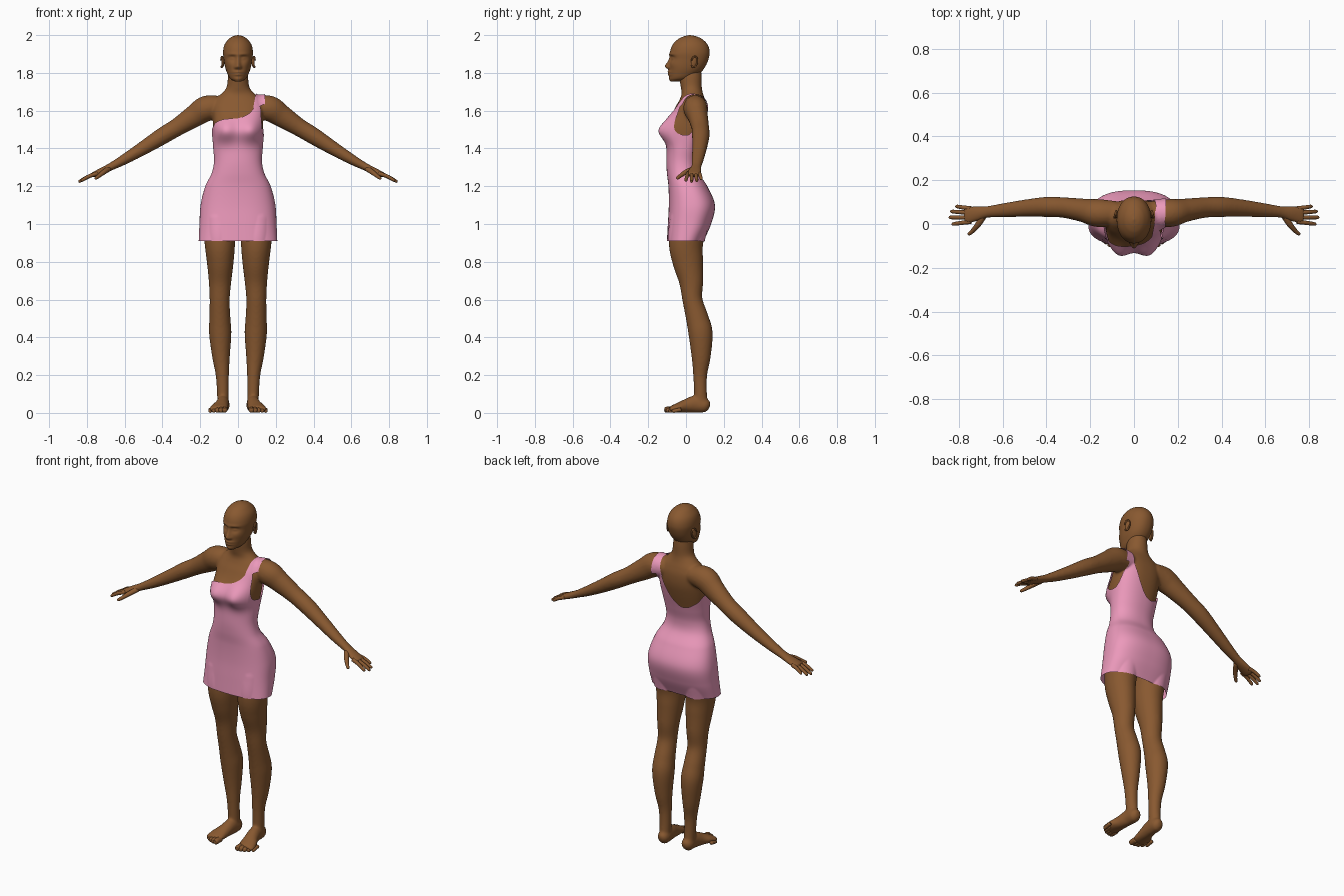
import bpy, bmesh, math
from mathutils import Vector, Matrix


def material(name, rgb):
    m = bpy.data.materials.new(name)
    m.diffuse_color = (*rgb, 1)
    return m


SKIN = material("skin", (0.25, 0.10, 0.03))
PINK = material("pink", (0.84, 0.32, 0.50))


def at(rows, s):
    """Smooth interpolation of table rows keyed by their first column."""
    s = min(max(s, rows[0][0]), rows[-1][0])
    i = 0
    while i < len(rows) - 2 and s > rows[i + 1][0]:
        i += 1
    p, q = rows[i], rows[i + 1]
    a, b = rows[max(i - 1, 0)], rows[min(i + 2, len(rows) - 1)]
    h = q[0] - p[0]
    t = (s - p[0]) / h
    out = []
    for k in range(1, len(p)):
        m0 = (q[k] - a[k]) / (q[0] - a[0]) * h
        m1 = (b[k] - p[k]) / (b[0] - p[0]) * h
        out.append((2*t**3 - 3*t*t + 1) * p[k] + (t**3 - 2*t*t + t) * m0
                   + (3*t*t - 2*t**3) * q[k] + (t**3 - t*t) * m1)
    return out


def skin_rings(bm, rings, closed=True, caps=True):
    vs = [[bm.verts.new(p) for p in r] for r in rings]
    n = len(vs[0])
    for a, b in zip(vs, vs[1:]):
        for j in range(n if closed else n - 1):
            k = (j + 1) % n
            bm.faces.new((a[j], a[k], b[k], b[j]))
    if caps:
        bm.faces.new(vs[0])
        bm.faces.new(vs[-1])


def tube(bm, pts, ref, side=1, n=20, steps=6):
    """Elliptical limb through (x, y, z, radius along ref, other radius)."""
    rows = [(i, *p) for i, p in enumerate(pts)]
    total = (len(pts) - 1) * steps
    samples = [at(rows, i / steps) for i in range(total + 1)]
    rings = []
    for i, s in enumerate(samples):
        t = (Vector(samples[min(i + 1, total)][:3]) - Vector(samples[max(i - 1, 0)][:3])).normalized()
        a = (Vector(ref) - t * t.dot(Vector(ref))).normalized()
        b = t.cross(a)
        ring = []
        for j in range(n):
            w = 2 * math.pi * j / n
            p = Vector(s[:3]) + a * s[3] * math.cos(w) + b * s[4] * math.sin(w)
            ring.append((p.x * side, p.y, p.z))
        rings.append(ring)
    skin_rings(bm, rings)


def section(rows, bumps, z, w, grow=0.0):
    """Point of a horizontal super-ellipse section, with soft front bumps."""
    rx, yf, yb, e = at(rows, z)
    c, s = math.cos(w), math.sin(w)
    x = (rx + grow) * math.copysign(abs(c) ** (2 / e), c)
    y = (yf + yb) / 2 + ((yb - yf) / 2 + grow) * math.copysign(abs(s) ** (2 / e), s)
    if s < 0:
        for bx, bz, sx, sz, amp in bumps:
            for m in ((1, -1) if bx else (1,)):
                y -= amp * min(1, -2 * s) * math.exp(-((x - m*bx) / sx)**2 / 2 - ((z - bz) / sz)**2 / 2)
    return (x, y, z)


def finish(name, bm, mat):
    bmesh.ops.recalc_face_normals(bm, faces=bm.faces)
    me = bpy.data.meshes.new(name)
    bm.to_mesh(me)
    bm.free()
    for p in me.polygons:
        p.use_smooth = True
    me.materials.append(mat)
    ob = bpy.data.objects.new(name, me)
    bpy.context.collection.objects.link(ob)
    return ob


# Torso profile: z, half width, front y, back y, squareness
TORSO = [(0.91, .207, -.100, .092, 2.4), (1.0, .203, -.095, .132, 2.5), (1.1, .197, -.090, .152, 2.5),
         (1.2, .172, -.092, .112, 2.4), (1.27, .138, -.100, .068, 2.3), (1.33, .126, -.103, .062, 2.2),
         (1.4, .130, -.100, .078, 2.2), (1.5, .138, -.090, .105, 2.3), (1.56, .140, -.085, .117, 2.4),
         (1.62, .142, -.062, .117, 2.4), (1.66, .128, -.040, .107, 2.2), (1.69, .095, -.030, .097, 2),
         (1.72, .069, -.034, .091, 2), (1.78, .060, -.042, .090, 2), (1.84, .052, -.030, .085, 2)]
BUST = [(.07, 1.495, .048, .042, .060)]

# Body: torso, limbs, palms and feet fused into one smooth surface
bm = bmesh.new()
skin_rings(bm, [[section(TORSO, BUST, .97 + .87 * i / 90, 2 * math.pi * j / 64, -.007)
                 for j in range(64)] for i in range(91)])
ARM = [(.08, .05, 1.622, .055, .055), (.165, .05, 1.612, .064, .068), (.23, .062, 1.572, .054, .060),
       (.32, .075, 1.514, .047, .048), (.40, .078, 1.466, .046, .045), (.50, .072, 1.403, .039, .037),
       (.60, .062, 1.343, .032, .028), (.67, .055, 1.305, .027, .021), (.72, .047, 1.281, .035, .018),
       (.765, .040, 1.261, .040, .014), (.775, .039, 1.257, .036, .010)]
LEG = [(.098, .02, 1.03, .09, .10), (.096, .0, .9, .081, .091), (.094, .01, .8, .071, .081),
       (.095, .027, .7, .060, .065), (.097, .034, .6, .053, .053), (.096, .06, .5, .056, .060),
       (.094, .077, .42, .059, .064), (.09, .080, .3, .047, .051), (.083, .075, .2, .035, .037),
       (.080, .077, .1, .031, .034), (.080, .08, .04, .030, .038)]
FOOT = [(.078, .125, .032, .014, .018), (.078, .105, .038, .032, .036), (.080, .05, .046, .034, .045),
        (.088, .0, .037, .038, .036), (.098, -.04, .028, .047, .026), (.104, -.072, .021, .048, .019),
        (.104, -.086, .018, .043, .013)]
for side in (1, -1):
    tube(bm, ARM, (0, 1, 0), side)
    tube(bm, LEG, (1, 0, 0), side, 32)
    tube(bm, FOOT, (1, 0, 0), side, 28)
body = finish("body", bm, SKIN)
rm = body.modifiers.new("fuse", 'REMESH')
rm.mode, rm.voxel_size, rm.use_smooth_shade = 'VOXEL', .0065, True
sm = body.modifiers.new("soften", 'SMOOTH')
sm.factor, sm.iterations = .5, 8

# Fingers and thumbs
bm = bmesh.new()
FINGERS = [(.071, .080, .815), (.051, .057, .838), (.030, .030, .845), (.010, .0, .832)]
for side in (1, -1):
    for y0, y1, x1 in FINGERS:
        z1 = 1.262 - (x1 - .76) * .45
        ym, xm = (y0 + y1) / 2, (.745 + x1) / 2
        tube(bm, [(.745, y0, 1.268, .010, .011), (xm, ym, (1.268 + z1) / 2 + .004, .0095, .010),
                  (x1 - .008, y1, z1 + .003, .008, .008), (x1, y1, z1, .003, .003)], (0, 1, 0), side, 12)
    tube(bm, [(.685, .04, 1.292, .016, .014), (.71, .0, 1.275, .014, .013), (.735, -.03, 1.255, .010, .010),
              (.752, -.045, 1.243, .008, .008), (.756, -.05, 1.240, .003, .003)], (1, 0, 0), side, 12)
finish("fingers", bm, SKIN)

# Toes
bm = bmesh.new()
for side in (1, -1):
    for i in range(5):
        x, tip, r = .071 + .019 * i, -.115 + .0025 * i * i, .016 - .0015 * i
        tube(bm, [(x, tip + .05, .018, r, r), (x, tip + .015, r + .001, r, r),
                  (x, tip + .004, r * .85, r * .75, r * .75), (x, tip, r * .8, .003, .003)],
             (1, 0, 0), side, 12)
finish("toes", bm, SKIN)

# Head with sculpted face: nose, nostrils, lips, chin, sockets, eyes, brows, cheeks
HEAD = [(1.755, .018, -.080, -.03, 2), (1.77, .042, -.086, .03, 2), (1.80, .058, -.088, .075, 2.1),
        (1.83, .068, -.086, .100, 2.2), (1.87, .075, -.083, .118, 2.2), (1.91, .079, -.084, .125, 2.1),
        (1.95, .071, -.070, .114, 2), (1.98, .048, -.040, .084, 2), (1.994, .026, -.010, .052, 2),
        (2.0, .003, .016, .024, 2)]
FACE = [(0, 1.836, .010, .012, .020), (0, 1.862, .008, .020, .011), (.012, 1.830, .006, .006, .007),
        (0, 1.805, .017, .005, .008), (0, 1.791, .015, .005, .007), (0, 1.766, .018, .009, .004),
        (.031, 1.879, .014, .010, -.013), (.031, 1.877, .010, .006, .008),
        (.030, 1.898, .018, .006, .005), (.043, 1.845, .016, .014, .004)]
bm = bmesh.new()
skin_rings(bm, [[section(HEAD, FACE, 1.755 + .245 * (1 - math.cos(math.pi * i / 100)) / 2,
                         2 * math.pi * j / 128) for j in range(128)] for i in range(101)])
finish("head", bm, SKIN)

# Ears: a shell with a raised rim
bm = bmesh.new()
for side in (1, -1):
    base = Matrix.Translation((side * .080, .042, 1.858)) @ Matrix.Rotation(side * .3, 4, 'Z') \
        @ Matrix.Rotation(-.2, 4, 'X')
    bmesh.ops.create_uvsphere(bm, u_segments=20, v_segments=12, radius=1,
                              matrix=base @ Matrix.Diagonal((.007, .017, .030, 1)))
    rim = []
    for i in range(28):
        w = math.radians(-120 + 290 * i / 27)
        c = Vector((side * .006, math.cos(w) * .017, math.sin(w) * .029))
        d = Vector((0, math.cos(w), math.sin(w)))
        rim.append([base @ (c + d * .0045 * math.cos(k * math.pi / 4)
                            + Vector((.0045 * math.sin(k * math.pi / 4), 0, 0))) for k in range(8)])
    skin_rings(bm, rim)
finish("ears", bm, SKIN)

# Dress: top edge height across the width, front and back, one shoulder
FRONT = [(-1, 1.50), (-.85, 1.535), (-.5, 1.555), (0, 1.56), (.4, 1.585), (.58, 1.615), (.66, 1.63),
         (.82, 1.62), (.88, 1.55), (.94, 1.49), (1, 1.47)]
BACK = [(-1, 1.50), (-.85, 1.46), (-.4, 1.425), (0, 1.445), (.3, 1.50), (.55, 1.58), (.66, 1.63),
        (.85, 1.62), (.92, 1.54), (1, 1.47)]
columns = []
for j in range(200):
    w = 2 * math.pi * j / 200
    c = math.cos(w)
    u = math.copysign(abs(c) ** .85, c)
    top = at(FRONT if math.sin(w) < 0 else BACK, u)[0]
    columns.append([section(TORSO, BUST, .91 + (top - .91) * i / 70, w, .001) for i in range(71)])
bm = bmesh.new()
skin_rings(bm, list(zip(*columns)), caps=False)
dress = finish("dress", bm, PINK)

# Shoulder strap: a ribbon laid over the shoulder
STRAP = [(.112, -.064, 1.585), (.116, -.060, 1.64), (.120, -.03, 1.678), (.121, .01, 1.694),
         (.122, .05, 1.697), (.122, .09, 1.682), (.119, .115, 1.64), (.115, .122, 1.585)]
path = [(i, *p) for i, p in enumerate(STRAP)]
bm = bmesh.new()
ribbon = []
for i in range(57):
    x, y, z = at(path, i / 8)
    half = .021 + .010 * abs(i / 28 - 1) ** 2
    ribbon.append([(x + half * (k / 5 - 1), y, z) for k in range(11)])
skin_rings(bm, ribbon, closed=False, caps=False)
strap = finish("shoulder_strap", bm, PINK)
for ob, mode in ((dress, 'OUTSIDE'), (strap, 'ABOVE_SURFACE')):
    sw = ob.modifiers.new("fit", 'SHRINKWRAP')
    sw.target, sw.wrap_mode, sw.offset = body, mode, .006
